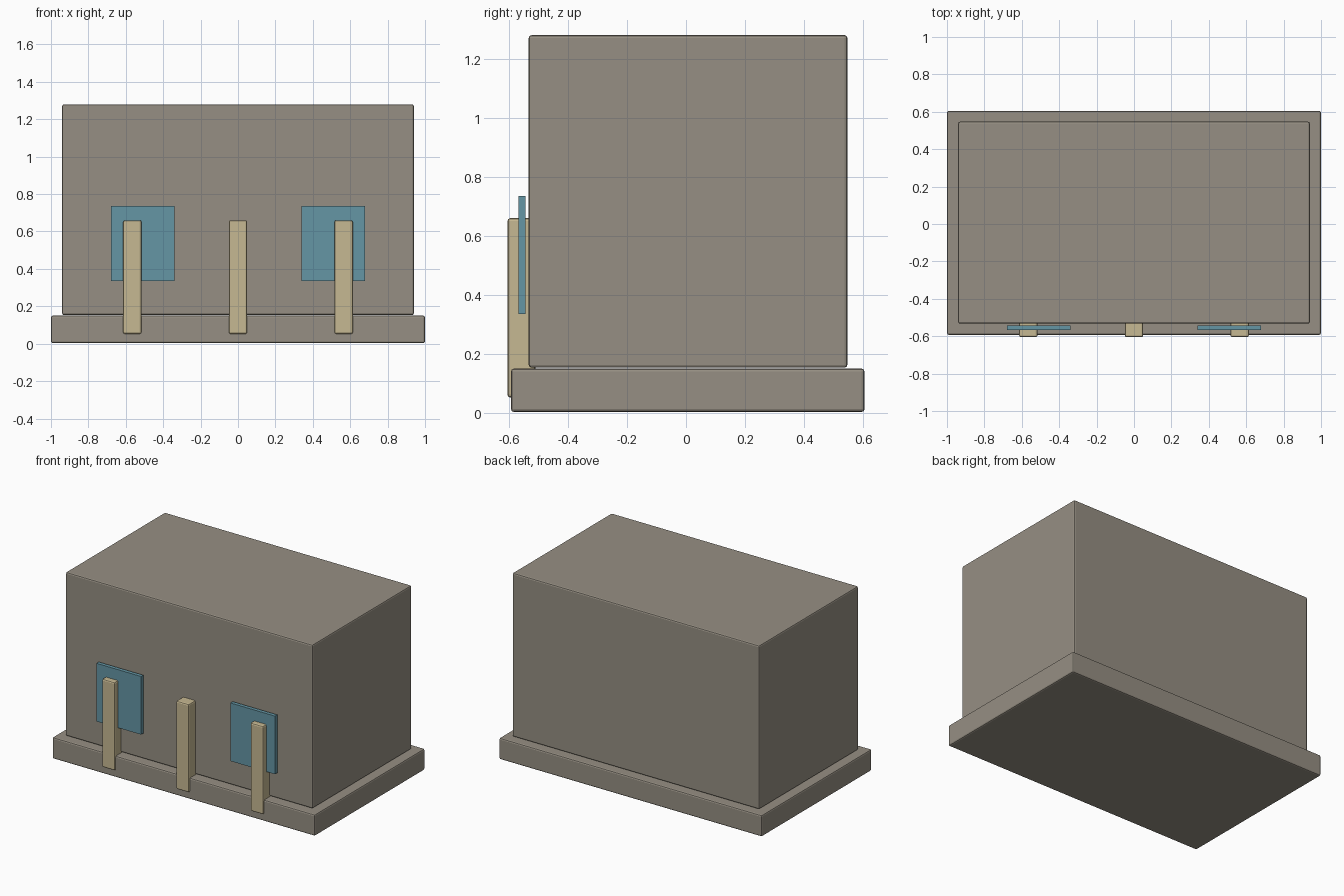
import bpy

if "Cube" in bpy.data.objects:
    bpy.data.objects.remove(bpy.data.objects["Cube"])


def material(name, rgb):
    m = bpy.data.materials.new(name)
    m.diffuse_color = (*rgb, 1)
    m.use_nodes = True
    m.node_tree.nodes["Principled BSDF"].inputs["Base Color"].default_value = m.diffuse_color
    return m


STONE = material("warm grey stone", (0.305, 0.275, 0.227))
GLASS = material("blue glass", (0.13, 0.305, 0.376))
SAND = material("pale sand", (0.565, 0.479, 0.287))


def block(name, low, high, mat, bevel=0.0):
    """Box between two corners, with optionally softened edges."""
    bpy.ops.mesh.primitive_cube_add(
        size=1, location=[(a + b) / 2 for a, b in zip(low, high)])
    ob = bpy.context.object
    ob.name = name
    ob.scale = [b - a for a, b in zip(low, high)]
    bpy.ops.object.transform_apply(location=False, rotation=False, scale=True)
    ob.data.materials.append(mat)
    if bevel:
        mod = ob.modifiers.new("soft edges", "BEVEL")
        mod.width = bevel
        mod.segments = 2
    return ob


# Plinth and main body
block("plinth", (-1, -0.593, 0.003), (1, 0.605, 0.15), STONE, 0.01)
block("body", (-0.94, -0.533, 0.153), (0.94, 0.547, 1.28), STONE, 0.01)

# Front posts
for label, x in (("left", -0.565), ("middle", 0), ("right", 0.565)):
    block(label + "_post", (x - 0.049, -0.605, 0.052),
          (x + 0.049, -0.51, 0.66), SAND, 0.01)

# Window panels standing just off the front wall
for label, x in (("left", -0.51), ("right", 0.51)):
    block(label + "_window", (x - 0.17, -0.568, 0.335),
          (x + 0.17, -0.543, 0.735), GLASS)
